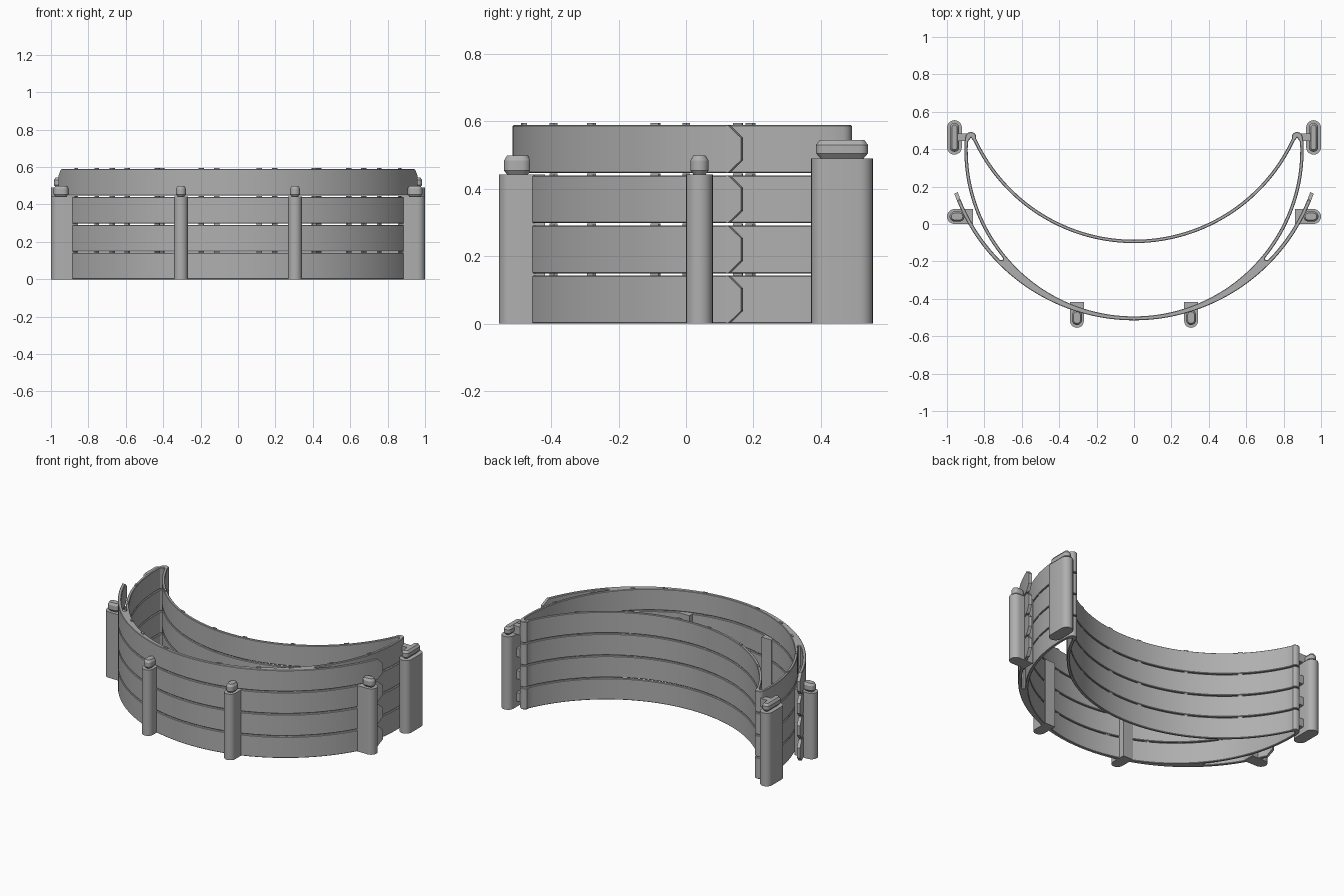
import bpy, bmesh
from math import sin, cos, pi, radians

cube = bpy.data.objects.get("Cube")
if cube:
    bpy.data.objects.remove(cube)

GREY = bpy.data.materials.new("plain_grey")
GREY.use_nodes = True
GREY.diffuse_color = (0.43, 0.43, 0.43, 1)
GREY.node_tree.nodes["Principled BSDF"].inputs["Base Color"].default_value = GREY.diffuse_color

PITCH, HEIGHT, BEVEL = 0.149, 0.142, 0.003
STRIP_C, FRONT_C, REAR_C = 0.505, 0.395, 0.845   # arc centres in y
STRIP_END = 1.189


def smooth(obj):
    bpy.ops.object.select_all(action="DESELECT")
    obj.select_set(True)
    bpy.context.view_layer.objects.active = obj
    bpy.ops.object.shade_smooth_by_angle(angle=radians(30))


def arc(cy, r, t0, t1, n):
    """Points on a circle, angle measured from straight forward (-y)."""
    steps = [t0 + (t1 - t0) * i / n for i in range(n + 1)]
    return [(r * sin(t), cy - r * cos(t)) for t in steps]


def mirrored(half):
    """Close a right half outline with its left copy."""
    return half + [(-x, y) for x, y in reversed(half) if x > 1e-4]


def loft(name, rings):
    """Solid skin through rings of equal point count."""
    bm = bmesh.new()
    loops = [[bm.verts.new(p) for p in ring] for ring in rings]
    n = len(loops[0])
    for a, b in zip(loops, loops[1:]):
        for i in range(n):
            j = (i + 1) % n
            bm.faces.new((a[i], a[j], b[j], b[i]))
    bm.faces.new(loops[0])
    bm.faces.new(loops[-1])
    bmesh.ops.recalc_face_normals(bm, faces=bm.faces)
    mesh = bpy.data.meshes.new(name)
    bm.to_mesh(mesh)
    bm.free()
    mesh.materials.append(GREY)
    obj = bpy.data.objects.new(name, mesh)
    bpy.context.collection.objects.link(obj)
    smooth(obj)
    return obj


def box(name, x, y, z):
    return loft(name, [[(x[0], y[0], h), (x[1], y[0], h), (x[1], y[1], h), (x[0], y[1], h)]
                       for h in z])


def stadium(cx, cy, half, r, along_x, z, square_back=False):
    """Rounded slot outline; square_back squares the end that meets the band."""
    pts = []
    for end in (1, -1):
        if end < 0 and square_back:
            pts += [(-half - r, r), (-half - r, -r)]
        else:
            pts += [(end * (half + r * cos(a)), end * r * sin(a))
                    for a in [pi * (i / 10 - 0.5) for i in range(11)]]
    if along_x:
        s = 1 if cx > 0 else -1
        return [(cx + s * u, cy + v, z) for u, v in pts]
    return [(cx + v, cy - u, z) for u, v in pts]


# Band outline: outer strip, slot, side branch, hairpin, rear arc
hairpin = [(0.872 + 0.03 * cos(radians(a)), 0.462 + 0.03 * sin(radians(a)))
           for a in range(10, 151, 20)]
outline = mirrored(arc(STRIP_C, 1.02, 0, STRIP_END, 40)
                   + arc(STRIP_C, 1.0, STRIP_END, 0.8, 14)
                   + [(0.701, -0.191)]
                   + arc(FRONT_C, 0.907, 0.885, 1.62, 22)
                   + hairpin + arc(REAR_C, 0.929, 1.142, 0, 36))
opening = mirrored(arc(FRONT_C, 0.889, 0, 1.62, 48)
                   + [(0.872, 0.462)] + arc(REAR_C, 0.947, 1.134, 0, 36))


def band(name, z):
    curve = bpy.data.curves.new(name, "CURVE")
    curve.dimensions = "2D"
    curve.fill_mode = "BOTH"
    curve.extrude = HEIGHT / 2 - BEVEL
    curve.bevel_depth = BEVEL
    curve.bevel_resolution = 0
    curve.offset = -BEVEL
    for loop in (outline, opening):
        spline = curve.splines.new("POLY")
        spline.points.add(len(loop) - 1)
        for p, (x, y) in zip(spline.points, loop):
            p.co = (x, y, 0, 1)
        spline.use_cyclic_u = True
    curve.materials.append(GREY)
    obj = bpy.data.objects.new(name, curve)
    bpy.context.collection.objects.link(obj)
    obj.location.z = z
    bpy.ops.object.select_all(action="DESELECT")
    obj.select_set(True)
    bpy.context.view_layer.objects.active = obj
    bpy.ops.object.convert(target="MESH")
    smooth(bpy.context.view_layer.objects.active)


# Four stacked bands with pointed strip ends, side necks and spacer nubs
for k in range(4):
    mid = k * PITCH + HEIGHT / 2
    top = k * PITCH + HEIGHT
    band(f"band_{k + 1}", mid)
    for s, side in ((1, "left"), (-1, "right")):
        rings = []
        for t, h in ((STRIP_END - 0.006, 0.07), (STRIP_END, 0.07), (1.229, 0.033)):
            (xi, yi), (xo, yo) = (arc(STRIP_C, r, t, t, 1)[0] for r in (1.0, 1.02))
            rings.append([(s * xi, yi, mid - h), (s * xo, yo, mid - h),
                          (s * xo, yo, mid + h), (s * xi, yi, mid + h)])
        loft(f"{side}_strip_tip_{k + 1}", rings)
        box(f"{side}_neck_{k + 1}", sorted((s * 0.885, s * 0.945)),
            (0.445, 0.485), (mid - 0.03, mid + 0.025))
        for cy, r, angles in ((FRONT_C, 0.898, (0.22, 0.5, 0.72, 1.0, 1.3)),
                              (REAR_C, 0.938, (0.12, 0.45, 0.8))):
            for t in angles:
                ring = [(t - 0.015, r - 0.006), (t + 0.015, r - 0.006),
                        (t + 0.015, r + 0.006), (t - 0.015, r + 0.006)]
                loft(f"{side}_spacer_nub", [[(s * q * sin(a), cy - q * cos(a), z) for a, q in ring]
                                            for z in (top - 0.003, top + 0.006)])

# Posts and their caps, on both sides
CAP = ((0, 0.018), (0.012, 0.027), (0.042, 0.027), (0.057, 0.018))
for s, side in ((1, "left"), (-1, "right")):
    loft(f"{side}_front_post", [stadium(s * 0.305, -0.4865, 0.0315, 0.037, False, z, True)
                                for z in (0, 0.442)])
    loft(f"{side}_front_cap", [stadium(s * 0.305, -0.5, 0.013, r, False, 0.442 + z)
                               for z, r in CAP])
    loft(f"{side}_side_post", [stadium(s * 0.93, 0.04, 0.03, 0.04, True, z, True)
                               for z in (0, 0.442)])
    loft(f"{side}_side_cap", [stadium(s * 0.946, 0.04, 0.013, r, True, 0.442 + z)
                              for z, r in CAP])
    loft(f"{side}_rear_post", [stadium(s * 0.96, 0.463, 0.052, 0.04, False, z)
                               for z in (0, 0.49)])
    loft(f"{side}_rear_cap", [stadium(s * 0.96, 0.463, 0.052, r, False, 0.49 + z)
                              for z, r in ((0, 0.012), (0.015, 0.025), (0.04, 0.025), (0.055, 0.014))])
